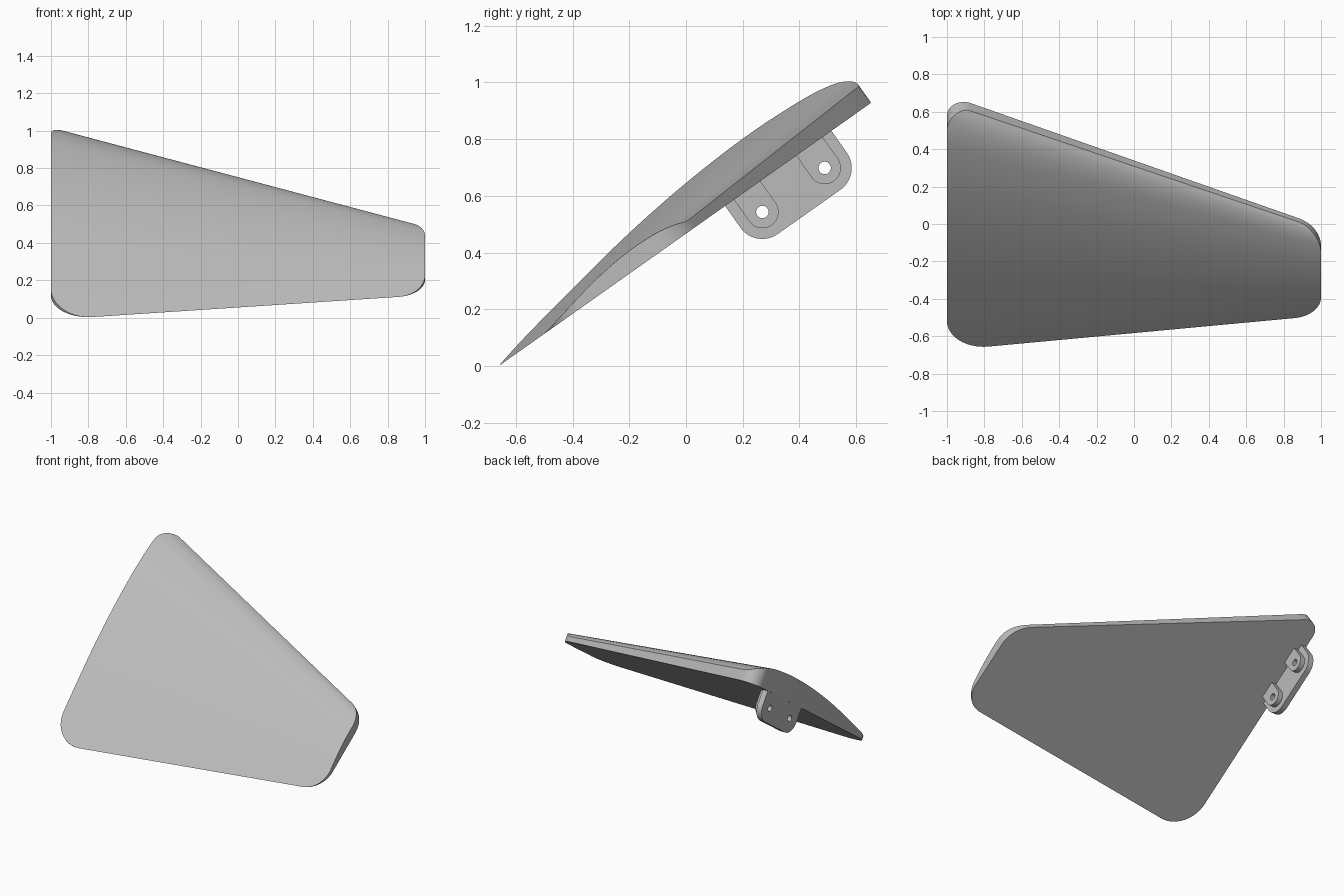
import bpy, bmesh, math
from mathutils import Matrix, Vector

cube = bpy.data.objects.get("Cube")
if cube:
    bpy.data.objects.remove(cube, do_unlink=True)

grey = bpy.data.materials.new("mid_grey")
grey.use_nodes = True
grey.diffuse_color = (0.5, 0.5, 0.5, 1)
grey.node_tree.nodes["Principled BSDF"].inputs["Base Color"].default_value = (0.5, 0.5, 0.5, 1)

# Panel frame: x spanwise, y along the chord, z normal to the flat underside
TILT = Matrix.Translation((0, 0, 0.467)) @ Matrix.Rotation(math.radians(35.26), 4, 'X')


def make_object(name, bm):
    bmesh.ops.recalc_face_normals(bm, faces=bm.faces)
    mesh = bpy.data.meshes.new(name)
    bm.to_mesh(mesh)
    bm.free()
    mesh.materials.append(grey)
    obj = bpy.data.objects.new(name, mesh)
    bpy.context.collection.objects.link(obj)
    return obj


def rounded(corners, steps=14):
    """Polygon points from (a, b, radius) corners."""
    points = []
    for i, (a, b, r) in enumerate(corners):
        p = Vector((a, b))
        d1 = (Vector(corners[i - 1][:2]) - p).normalized()
        d2 = (Vector(corners[(i + 1) % len(corners)][:2]) - p).normalized()
        if r == 0:
            points.append(p)
            continue
        half = d1.angle(d2) / 2
        centre = p + (d1 + d2).normalized() * r / math.sin(half)
        start = p + d1 * r / math.tan(half) - centre
        end = p + d2 * r / math.tan(half) - centre
        turn = math.atan2(start.x * end.y - start.y * end.x, start.dot(end))
        for k in range(steps + 1):
            points.append(centre + Matrix.Rotation(turn * k / steps, 2) @ start)
    return points


def prism(name, points, low, high, place):
    """Extrude a polygon between two levels; place maps (a, b, level) to 3D."""
    bm = bmesh.new()
    rings = [[bm.verts.new(place(p.x, p.y, h)) for p in points] for h in (low, high)]
    bm.faces.new(rings[0])
    bm.faces.new(rings[1])
    for i in range(len(points)):
        bm.faces.new((rings[0][i - 1], rings[0][i], rings[1][i], rings[1][i - 1]))
    return make_object(name, bm)


def combine(obj, other, operation):
    mod = obj.modifiers.new("cut", 'BOOLEAN')
    mod.operation, mod.object, mod.solver = operation, other, 'EXACT'
    bpy.context.view_layer.update()
    deps = bpy.context.evaluated_depsgraph_get()
    mesh = bpy.data.meshes.new_from_object(obj.evaluated_get(deps))
    obj.modifiers.clear()
    obj.data = mesh
    bpy.data.objects.remove(other, do_unlink=True)


def finish(obj):
    obj.matrix_world = TILT
    bpy.ops.object.select_all(action='DESELECT')
    obj.select_set(True)
    bpy.context.view_layer.objects.active = obj
    bpy.ops.object.shade_smooth_by_angle(angle=math.radians(28))


# Upper camber curve: (chord fraction, height)
CAMBER = [(0, 0), (0.1, 0.033), (0.23, 0.072), (0.4, 0.118), (0.565, 0.147), (0.72, 0.158),
          (0.85, 0.15), (0.92, 0.134), (0.97, 0.107), (1, 0.075)]


def smooth_curve(points, steps=5):
    pts = [Vector(p) for p in points]
    out = []
    for i in range(len(pts) - 1):
        p0, p1, p2, p3 = pts[max(i - 1, 0)], pts[i], pts[i + 1], pts[min(i + 2, len(pts) - 1)]
        for k in range(steps):
            t = k / steps
            out.append(0.5 * (2 * p1 + (p2 - p0) * t + (2 * p0 - 5 * p1 + 4 * p2 - p3) * t * t
                              + (3 * p1 - p0 - 3 * p2 + p3) * t ** 3))
    return out + [pts[-1]]


def leading(x):
    return -0.714 + 0.114 * x


def trailing(x):
    return 0.416 - 0.43 * x


# Fin: cambered section lofted along the span, trimmed by the rounded planform
section = smooth_curve(CAMBER) + [Vector((1, 0))]
bm = bmesh.new()
rings = []
SPANS = 12
for i in range(SPANS + 1):
    x = -1.1 + 2.2 * i / SPANS
    a, b = leading(x), trailing(x)
    thick = 0.71 - 0.29 * x
    rings.append([bm.verts.new((x, a + (b - a) * p.x, p.y * thick)) for p in section])
bm.faces.new(rings[0])
bm.faces.new(rings[-1])
for r0, r1 in zip(rings, rings[1:]):
    for i in range(len(section)):
        bm.faces.new((r0[i - 1], r0[i], r1[i], r1[i - 1]))
fin = make_object("fin_panel", bm)

planform = rounded([(-1, leading(-1), 0.2), (1, leading(1), 0.16),
                    (1, trailing(1), 0.2), (-1, trailing(-1), 0.09)])
trim = prism("planform_trim", planform, -0.1, 0.4, lambda a, b, h: (a, b, h))
combine(fin, trim, 'INTERSECT')
finish(fin)

# Mounting bracket under the wide end, with two drilled bosses on its inner side
HOLES, DROP = (0.264, 0.533), -0.093


def across(a, b, h):
    return (h, a, b)


def tongue(left, right, bottom, radius):
    return rounded([(left, 0.02, 0), (left, bottom, radius), (right, bottom, radius), (right, 0.02, 0)])


R = 0.095
bracket = prism("mounting_bracket", tongue(HOLES[0] - R, HOLES[1] + R, DROP - R, R * 0.99),
                -0.999, -0.96, across)
for y in HOLES:
    r = 0.057
    boss = prism("boss", tongue(y - r, y + r, DROP - r, r * 0.99), -0.98, -0.925, across)
    combine(bracket, boss, 'UNION')
for y in HOLES:
    circle = [Vector((y + 0.022 * math.cos(k * math.tau / 24), DROP + 0.022 * math.sin(k * math.tau / 24)))
              for k in range(24)]
    combine(bracket, prism("drill", circle, -1.1, -0.8, across), 'DIFFERENCE')
finish(bracket)
